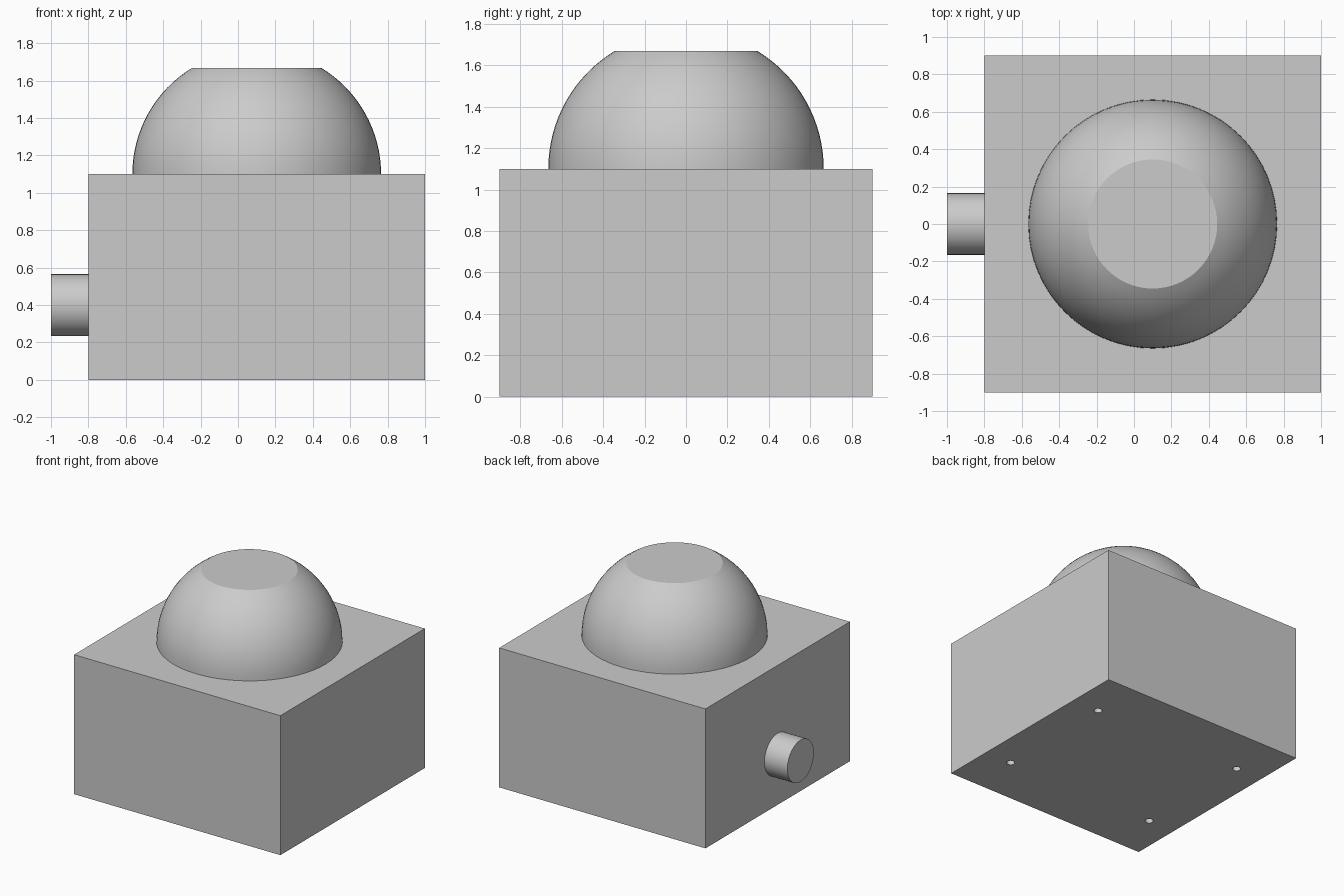
import bpy, bmesh, math
from mathutils import Matrix

if "Cube" in bpy.data.objects:
    bpy.data.objects.remove(bpy.data.objects["Cube"])

CX = 0.1          # centre of the housing along x
WIDTH, HEIGHT = 1.8, 1.1

grey = bpy.data.materials.new("light grey")
grey.use_nodes = True
COLOUR = (0.6, 0.6, 0.6, 1)
grey.diffuse_color = COLOUR
grey.node_tree.nodes["Principled BSDF"].inputs["Base Color"].default_value = COLOUR


def finish(name, bm):
    """Turn a bmesh into a named grey object with sharp edges kept."""
    bmesh.ops.recalc_face_normals(bm, faces=bm.faces)
    mesh = bpy.data.meshes.new(name)
    bm.to_mesh(mesh)
    bm.free()
    mesh.materials.append(grey)
    obj = bpy.data.objects.new(name, mesh)
    bpy.context.collection.objects.link(obj)
    return obj


def smooth(obj):
    bpy.ops.object.select_all(action="DESELECT")
    obj.select_set(True)
    bpy.context.view_layer.objects.active = obj
    bpy.ops.object.shade_smooth_by_angle(angle=math.radians(30))


def add_cylinder(bm, radius, depth, matrix, segments=48):
    bmesh.ops.create_cone(bm, cap_ends=True, segments=segments, radius1=radius,
                          radius2=radius, depth=depth, matrix=matrix)


# Housing box
bm = bmesh.new()
bmesh.ops.create_cube(bm, matrix=Matrix.Translation((CX, 0, HEIGHT / 2))
                      @ Matrix.Diagonal((WIDTH, WIDTH, HEIGHT, 1)))
housing = finish("housing", bm)

# Four screw holes in the underside
bm = bmesh.new()
for sx in (-1, 1):
    for sy in (-1, 1):
        add_cylinder(bm, 0.03, 0.4, Matrix.Translation((CX + sx * 0.665, sy * 0.5, 0)), 24)
cutter = finish("screw_hole_cutter", bm)
cutter.hide_render = True
cut = housing.modifiers.new("screw holes", "BOOLEAN")
cut.operation, cut.solver, cut.object = "DIFFERENCE", "EXACT", cutter
bpy.context.view_layer.objects.active = housing
bpy.ops.object.modifier_apply(modifier=cut.name)
bpy.data.objects.remove(cutter)
smooth(housing)

# Dome with a flat top, turned from an arc
R, FLAT, RINGS = 0.665, 0.345, 16
bm = bmesh.new()
end = math.acos(FLAT / R)
arc = [bm.verts.new((CX + R * math.cos(end * i / RINGS), 0, HEIGHT + R * math.sin(end * i / RINGS)))
       for i in range(RINGS + 1)]
arc.append(bm.verts.new((CX, 0, arc[-1].co.z)))
edges = [bm.edges.new(pair) for pair in zip(arc, arc[1:])]
bmesh.ops.spin(bm, geom=arc + edges, cent=(CX, 0, 0), axis=(0, 0, 1),
               angle=math.tau, steps=64, use_merge=True)
bmesh.ops.remove_doubles(bm, verts=bm.verts, dist=1e-4)
smooth(finish("dome", bm))

# Side connector
bm = bmesh.new()
add_cylinder(bm, 0.165, 0.2, Matrix.Translation((-0.9, 0, 0.4)) @ Matrix.Rotation(math.pi / 2, 4, "Y"))
smooth(finish("side_connector", bm))
